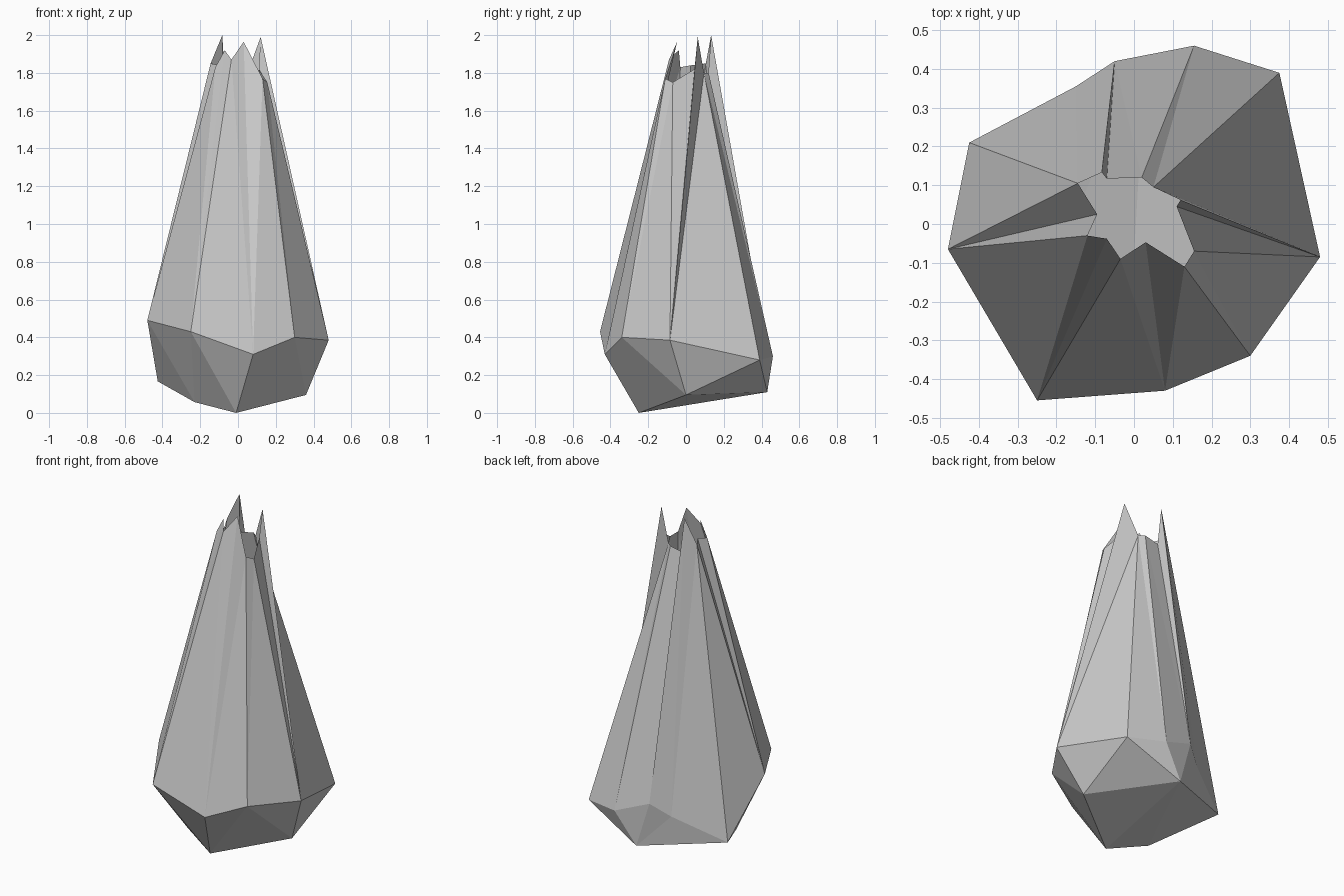
import bpy, bmesh

if "Cube" in bpy.data.objects:
    bpy.data.objects.remove(bpy.data.objects["Cube"])

# Belly ring (counter-clockwise): position, and how many rim steps its fold spans
ring = [
    ("A", (-.48, -.065, .49), 2), ("B", (-.25, -.455, .43), 2),
    ("C", (.08, -.43, .31), 2), ("D", (.30, -.34, .40), 1),
    ("E", (.48, -.085, .385), 3), ("F", (.375, .39, .28), 0),
    ("G", (.155, .46, .30), 1), ("H", (-.05, .42, .38), 2),
    ("J", (-.15, .355, .305), 1), ("I", (-.425, .21, .167), 0),
]
# Jagged open rim: petal tips and notches
rim = [
    (-.145, .105, 1.85), (-.095, .025, 1.84), (-.12, -.03, 1.83),
    (-.07, -.038, 1.92), (-.035, -.09, 1.87), (.03, -.047, 1.965),
    (.13, -.11, 1.77), (.155, -.07, 1.75), (.11, .045, 1.82),
    (.12, .062, 1.99), (.05, .095, 1.80), (.02, .12, 1.80),
    (-.07, .117, 1.78), (-.083, .133, 2.0),
]
# Underside points
base = {"P": (-.01, -.25, 0), "Q": (.36, 0, .095),
        "S": (.03, .43, .11), "R": (-.23, -.15, .057)}

bm = bmesh.new()
v = {n: bm.verts.new(p) for n, p, _ in ring}
v.update({n: bm.verts.new(p) for n, p in base.items()})
r = [bm.verts.new(p) for p in rim]

# Petals: a fold fans out of each ring point, panels join neighbours
k = 0
for i, (name, _, steps) in enumerate(ring):
    for _ in range(steps):
        bm.faces.new((v[name], r[(k + 1) % len(r)], r[k % len(r)]))
        k += 1
    nxt = ring[(i + 1) % len(ring)][0]
    bm.faces.new((v[name], v[nxt], r[k % len(r)]))

# Faceted cup beneath the ring
for f in ("ARB BRP BPC CPD DPQ DQE EQF FQS FSG GSH HSJ JSI IRA "
          "RSP PSQ RIS").split():
    bm.faces.new([v[c] for c in f])

bmesh.ops.recalc_face_normals(bm, faces=bm.faces)
mesh = bpy.data.meshes.new("flower_bud")
bm.to_mesh(mesh)
bm.free()
bud = bpy.data.objects.new("flower_bud", mesh)
bpy.context.collection.objects.link(bud)
